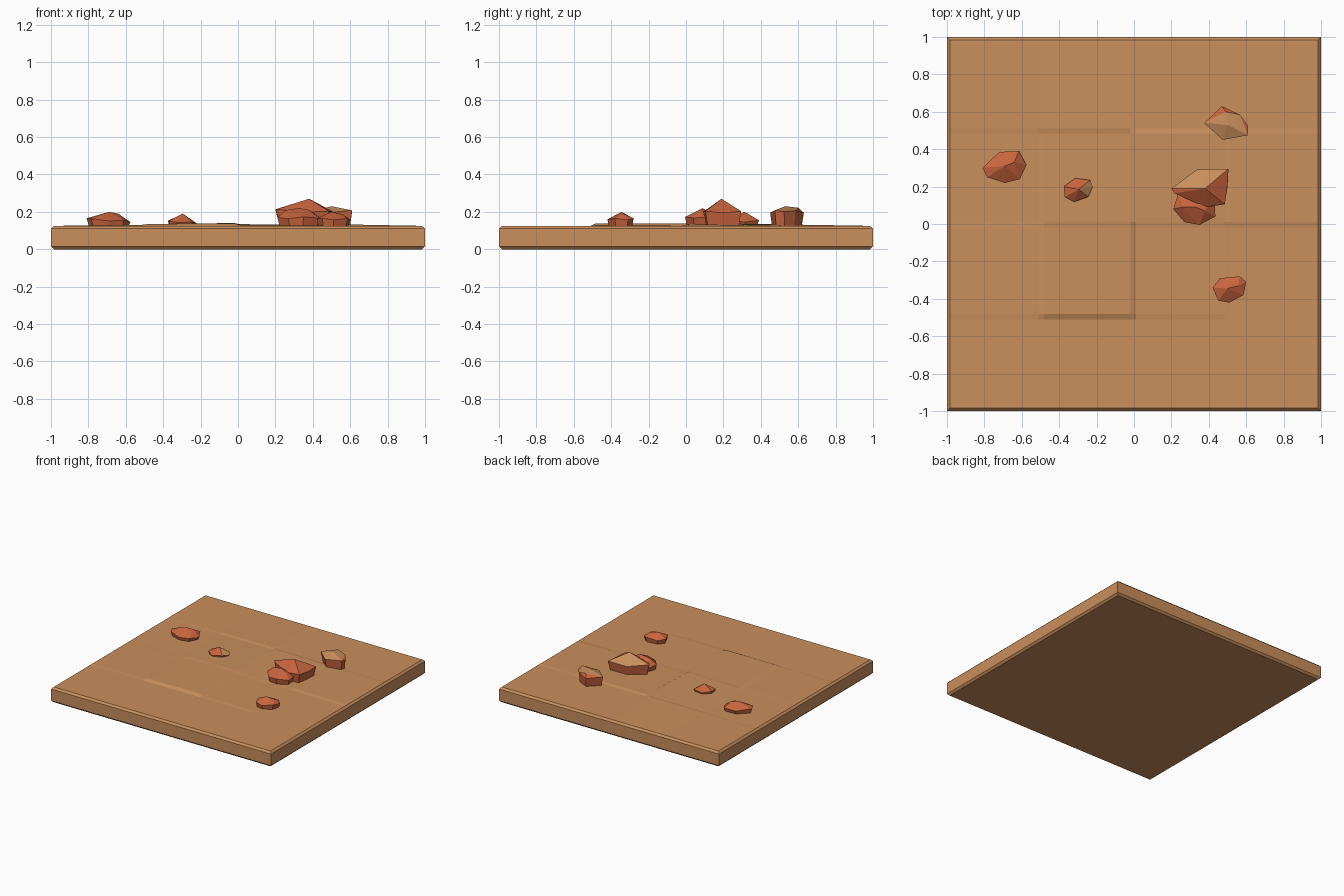
import bpy, bmesh
from mathutils import Vector

if "Cube" in bpy.data.objects:
    bpy.data.objects.remove(bpy.data.objects["Cube"])


def material(name, rgb):
    m = bpy.data.materials.new(name)
    m.diffuse_color = (*rgb, 1)
    m.use_nodes = True
    m.node_tree.nodes["Principled BSDF"].inputs["Base Color"].default_value = m.diffuse_color
    return m


SAND = material("sand", (0.587, 0.274, 0.107))
RED = material("red_rock", (0.578, 0.127, 0.047))


def finish(bm, name, mats):
    bmesh.ops.recalc_face_normals(bm, faces=bm.faces)
    me = bpy.data.meshes.new(name)
    bm.to_mesh(me)
    bm.free()
    for m in mats:
        me.materials.append(m)
    ob = bpy.data.objects.new(name, me)
    bpy.context.collection.objects.link(ob)
    return ob


# Ground slab: bevelled sides, top split by narrow ledges on a 0.5 grid
T, E, B = 0.125, 0.985, 0.015
# thousandths above the top at each crossing: SW, SE, NW, NE
STEPS = {(-1, -1): (0, 0, 5, 10), (0, -1): (0, 0, 14, 5), (1, -1): (0, 0, 1, 0),
         (-1, 0): (4, 8, 2, 10), (0, 0): (12, 0, 15, 2), (1, 0): (0, 0, 3, 9),
         (-1, 1): (2, 2, 6, 6), (0, 1): (3, 9, 8, 2), (1, 1): (6, 6, 1, 1)}
LINES = [-E, -0.51, -0.48, -0.02, 0.01, 0.485, 0.51, E]


def top_height(i, j):
    if i in (0, 7) or j in (0, 7):
        return T
    node = ((i - 1) // 2 - 1, (j - 1) // 2 - 1)
    return T + STEPS[node][(i - 1) % 2 + 2 * ((j - 1) % 2)] / 1000


bm = bmesh.new()
grid = [[bm.verts.new((x, y, top_height(i, j))) for j, y in enumerate(LINES)]
        for i, x in enumerate(LINES)]
for i in range(7):
    for j in range(7):
        bm.faces.new((grid[i][j], grid[i + 1][j], grid[i + 1][j + 1], grid[i][j + 1]))
rim = ([grid[i][0] for i in range(7)] + [grid[7][j] for j in range(7)]
       + [grid[i][7] for i in range(7, 0, -1)] + [grid[0][j] for j in range(7, 0, -1)])
for half, z in ((1.0, T - B), (1.0, B), (E, 0.0)):
    ring = [bm.verts.new((v.co.x if abs(v.co.x) < E - 1e-4 else half * (1 if v.co.x > 0 else -1),
                          v.co.y if abs(v.co.y) < E - 1e-4 else half * (1 if v.co.y > 0 else -1),
                          z)) for v in rim]
    for k in range(len(rim)):
        n = (k + 1) % len(rim)
        bm.faces.new((rim[k], ring[k], ring[n], rim[n]))
    rim = ring
bm.faces.new(rim)
finish(bm, "ground_slab", [SAND])


# Rocks: convex hull of a waist outline, a shrunken base and a few top points
def rock(name, outline, waist, tops, sandy=None, limit=0.8):
    """waist = (left height, right height); sandy = direction of the sand coloured facets"""
    cx = sum(p[0] for p in outline) / len(outline)
    cy = sum(p[1] for p in outline) / len(outline)
    x0, x1 = min(p[0] for p in outline), max(p[0] for p in outline)
    bm = bmesh.new()
    for k, (x, y) in enumerate(outline):
        f = (x - x0) / (x1 - x0)
        z = waist[0] * (1 - f) + waist[1] * f - 0.008 * (k % 2)
        bm.verts.new((x, y, z))
        bm.verts.new((cx + (x - cx) * 0.86, cy + (y - cy) * 0.86, 0.112))
    for p in tops:
        bm.verts.new(p)
    res = bmesh.ops.convex_hull(bm, input=bm.verts)
    loose = {g for g in res["geom_interior"] + res["geom_unused"]
             if isinstance(g, bmesh.types.BMVert)}
    bmesh.ops.delete(bm, geom=list(loose), context="VERTS")
    bm.normal_update()
    if sandy:
        d = Vector(sandy).normalized()
        for f in bm.faces:
            f.material_index = int(f.normal.dot(d) > limit)
    finish(bm, name, [RED, SAND])


rock("west_rock",
     [(-.81, .30), (-.72, .385), (-.615, .39), (-.575, .315), (-.61, .24), (-.69, .22), (-.785, .25)],
     (.165, .153), [(-.69, .31, .20), (-.64, .33, .19)], (-.6, -.6, .7), .9)
rock("small_rock",
     [(-.375, .2), (-.315, .245), (-.235, .235), (-.22, .2), (-.245, .145), (-.32, .118), (-.37, .145)],
     (.152, .146), [(-.295, .185, .19)], (.6, -.1, .9), .9)
rock("large_rock",
     [(.2, .19), (.335, .29), (.505, .295), (.5, .2), (.485, .105), (.38, .09), (.215, .165)],
     (.213, .203), [(.38, .19, .27)], (-.4, .6, 1), .95)
rock("leaning_rock",
     [(.21, .08), (.235, .16), (.43, .15), (.435, .04), (.35, -.005), (.27, .01)],
     (.17, .175), [(.26, .09, .21), (.33, .09, .22), (.38, .07, .21)])
rock("north_rock",
     [(.375, .54), (.47, .63), (.565, .585), (.61, .525), (.61, .475), (.475, .45)],
     (.20, .208), [(.50, .53, .23), (.49, .60, .222)], (-.2, -.25, 1), .8)
rock("south_rock",
     [(.42, -.34), (.46, -.29), (.565, -.28), (.6, -.31), (.585, -.38), (.51, -.42), (.45, -.41)],
     (.165, .165), [(.50, -.345, .20), (.56, -.33, .187)])
